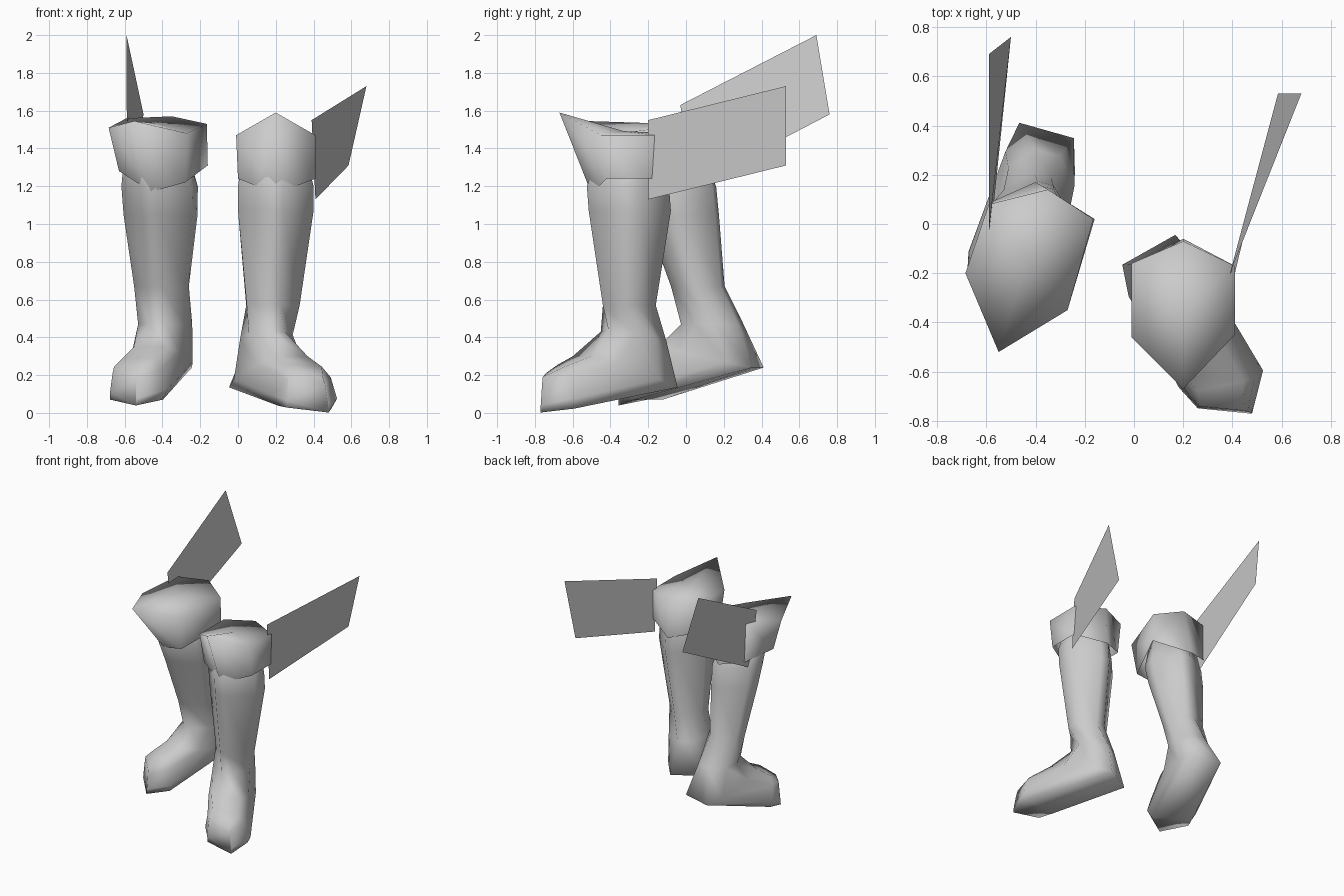
import bpy
from mathutils import Vector

cube = bpy.data.objects.get("Cube")
if cube:
    bpy.data.objects.remove(cube, do_unlink=True)

grey = bpy.data.materials.new("plain grey")
grey.use_nodes = True
colour = (0.6, 0.6, 0.6, 1)
grey.diffuse_color = colour
grey.node_tree.nodes["Principled BSDF"].inputs["Base Color"].default_value = colour


def add_object(name, verts, faces):
    mesh = bpy.data.meshes.new(name)
    mesh.from_pydata(verts, [], faces)
    mesh.materials.append(grey)
    obj = bpy.data.objects.new(name, mesh)
    bpy.context.collection.objects.link(obj)
    bpy.ops.object.select_all(action='DESELECT')
    obj.select_set(True)
    bpy.context.view_layer.objects.active = obj
    bpy.ops.object.mode_set(mode='EDIT')
    bpy.ops.mesh.select_all(action='SELECT')
    bpy.ops.mesh.normals_make_consistent(inside=False)
    bpy.ops.object.mode_set(mode='OBJECT')
    bpy.ops.object.shade_smooth()


def bridge(rings, n):
    """Quads joining successive rings of n points."""
    return [(r * n + i, r * n + (i + 1) % n, (r + 1) * n + (i + 1) % n, (r + 1) * n + i)
            for r in range(rings - 1) for i in range(n)]


def section(front, back, half_width, side, corner=0.18, taper=0):
    """Eight-sided section between a front and a back point, narrower in front by taper."""
    f, b = Vector(front), Vector(back)
    mid, reach, across = (f + b) / 2, (f - b) / 2, Vector(side) * half_width
    k = 0.2 + 0.4 * corner
    half = [(1, corner), (k, 1), (-k, 1), (-1, corner)]
    outline = half + [(u, -v) for u, v in reversed(half)]
    return [mid + reach * u + across * v * (1 - taper * u) for u, v in outline]


def boot(name, sections):
    verts = [p for s in sections for p in section(*s)]
    n = len(sections)
    faces = bridge(n, 8) + [tuple(range(8)), tuple(range(8 * n - 8, 8 * n))]
    add_object(name, verts, faces)


def cuff(name, bottom, top):
    """Six-sided flared cuff with a closed top."""
    centre = sum((Vector(p) for p in top), Vector()) / 6
    faces = bridge(2, 6) + [(6 + i, 6 + (i + 1) % 6, 12) for i in range(6)]
    add_object(name, bottom + top + [centre], faces)


# Left boot: straight shaft, foot turned outward
ahead = (1, 0, 0)
turned = (0.87, 0.49, 0)
boot("left_boot", [
    ((0.19, -0.43, 1.45), (0.19, -0.15, 1.45), 0.15, ahead),
    ((0.2, -0.525, 1.2), (0.2, -0.09, 1.2), 0.2, ahead),
    ((0.2, -0.515, 1.07), (0.2, -0.08, 1.07), 0.2, ahead),
    ((0.19, -0.44, 0.57), (0.18, -0.16, 0.57), 0.14, ahead, 0.25),
    ((0.21, -0.43, 0.43), (0.10, -0.13, 0.38), 0.138, turned, 0.35, 0.1),
    ((0.28, -0.55, 0.30), (0.06, -0.105, 0.135), 0.15, turned, 0.75, 0.1),
    ((0.35, -0.66, 0.25), (0.355, -0.62, 0.03), 0.16, (0.97, 0.2, -0.05), 0.75, 0.2),
    ((0.36, -0.75, 0.2), (0.37, -0.76, 0.015), 0.105, (1, -0.1, -0.12), 0.95, 0.1),
])

# Right boot: leaning shaft, heel lifted, foot turned outward
aside = (0.96, -0.27, 0)
boot("right_boot", [
    ((-0.48, -0.25, 1.45), (-0.4, 0.04, 1.45), 0.15, aside),
    ((-0.47, -0.27, 1.2), (-0.36, 0.15, 1.2), 0.195, aside),
    ((-0.46, -0.21, 1.05), (-0.36, 0.165, 1.05), 0.19, aside),
    ((-0.44, -0.07, 0.67), (-0.37, 0.195, 0.67), 0.14, aside, 0.25),
    ((-0.43, -0.015, 0.47), (-0.35, 0.29, 0.47), 0.135, aside, 0.35, 0.1),
    ((-0.46, -0.12, 0.35), (-0.355, 0.38, 0.24), 0.14, aside, 0.75, 0.1),
    ((-0.53, -0.22, 0.29), (-0.52, -0.2, 0.07), 0.16, (0.85, -0.53, 0), 0.75, 0.2),
    ((-0.6, -0.27, 0.23), (-0.61, -0.28, 0.055), 0.1, (0.66, -0.75, -0.15), 0.95, 0.1),
])

# Cuffs, pointed at the front
cuff("left_cuff",
     [(0.2, -0.5, 1.16), (0, -0.42, 1.24), (0, -0.18, 1.24),
      (0.2, -0.06, 1.19), (0.41, -0.18, 1.24), (0.41, -0.42, 1.24)],
     [(0.2, -0.67, 1.59), (-0.01, -0.46, 1.47), (-0.01, -0.16, 1.47),
      (0.2, -0.07, 1.48), (0.41, -0.17, 1.47), (0.41, -0.45, 1.47)])
cuff("right_cuff",
     [(-0.46, -0.26, 1.17), (-0.63, -0.18, 1.28), (-0.58, 0.09, 1.27),
      (-0.4, 0.17, 1.23), (-0.16, 0.02, 1.31), (-0.28, -0.3, 1.22)],
     [(-0.55, -0.52, 1.545), (-0.685, -0.2, 1.51), (-0.59, 0.08, 1.56),
      (-0.35, 0.14, 1.57), (-0.165, 0.02, 1.53), (-0.27, -0.35, 1.48)])

# Flat wings on the outer sides
wings = {
    "left_wing": [(0.39, -0.2, 1.55), (0.68, 0.53, 1.73), (0.585, 0.53, 1.31), (0.41, -0.2, 1.13)],
    "right_wing": [(-0.59, -0.03, 1.63), (-0.59, 0.69, 2.0), (-0.5, 0.76, 1.58), (-0.575, 0.03, 1.2)],
}
for name, corners in wings.items():
    add_object(name, corners, [(0, 1, 2, 3)])
